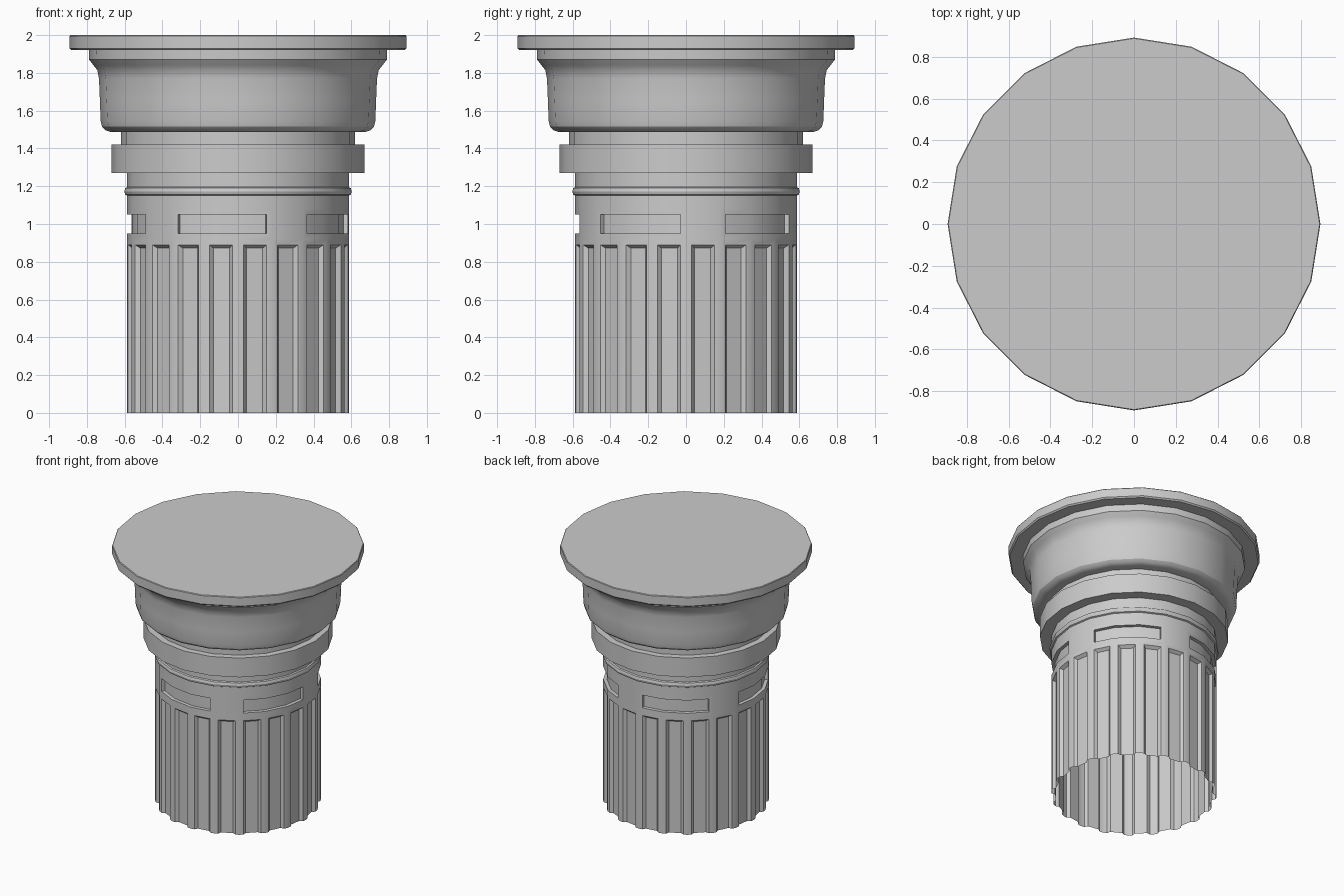
import bpy, bmesh, math

if "Cube" in bpy.data.objects:
    bpy.data.objects.remove(bpy.data.objects["Cube"])

SIDES = 20


def lathe(profile, cap_top=False):
    """Spin (radius, z) points from bottom to top; returns bmesh and face rows."""
    bm = bmesh.new()
    rings = []
    for r, z in profile:
        rings.append([bm.verts.new((r * math.cos(2 * math.pi * i / SIDES),
                                    r * math.sin(2 * math.pi * i / SIDES), z))
                      for i in range(SIDES)])
    rows = []
    for a, b in zip(rings, rings[1:]):
        rows.append([bm.faces.new((a[i], a[(i + 1) % SIDES], b[(i + 1) % SIDES], b[i]))
                     for i in range(SIDES)])
    if cap_top:
        bm.faces.new(rings[-1])
    bm.normal_update()
    return bm, rows


def finish(bm, name):
    mesh = bpy.data.meshes.new(name)
    bm.to_mesh(mesh)
    bm.free()
    obj = bpy.data.objects.new(name, mesh)
    bpy.context.collection.objects.link(obj)
    bpy.ops.object.select_all(action='DESELECT')
    obj.select_set(True)
    bpy.context.view_layer.objects.active = obj
    bpy.ops.object.shade_smooth_by_angle(angle=math.radians(30))
    return obj


# Shaft: open shell with a bead, starting below ground so the flutes run out at z = 0
R = 0.587
bm, rows = lathe([(R, -0.1), (R, 0.92), (R, 1.08), (R, 1.15), (0.597, 1.155),
                  (0.602, 1.172), (0.597, 1.19), (R, 1.195), (R, 1.27)])

# Flutes: one sunken panel on each side
bmesh.ops.inset_individual(bm, faces=rows[0], thickness=0.03, use_even_offset=True)
bmesh.ops.inset_individual(bm, faces=rows[0], thickness=0.018, depth=-0.022,
                           use_even_offset=True)

# Slots: five sunken panels, each three sides wide
for k in range(1, SIDES, 4):
    panel = rows[1][k:k + 3]
    bmesh.ops.inset_region(bm, faces=panel, thickness=0.03, use_even_offset=True)
    bm.normal_update()
    bmesh.ops.inset_region(bm, faces=panel, thickness=0.001, depth=-0.025,
                           use_even_offset=True)

# Trim the shaft flat at the ground
bmesh.ops.bisect_plane(bm, geom=bm.verts[:] + bm.edges[:] + bm.faces[:],
                       plane_co=(0, 0, 0), plane_no=(0, 0, 1), clear_inner=True)
finish(bm, "fluted_shaft")

# Collar band and neck
bm, _ = lathe([(R, 1.27), (0.669, 1.27), (0.669, 1.42), (0.62, 1.42), (0.62, 1.487)])
finish(bm, "collar")

# Bell with rounded foot and flared lip
bm, _ = lathe([(0.62, 1.487), (0.675, 1.487), (0.703, 1.497), (0.72, 1.515),
               (0.727, 1.545), (0.731, 1.65), (0.736, 1.77), (0.745, 1.815),
               (0.765, 1.84), (0.788, 1.87), (0.79, 1.92)])
finish(bm, "capital_bell")

# Top slab
bm, _ = lathe([(0.79, 1.92), (0.883, 1.92), (0.892, 1.93), (0.892, 1.995),
               (0.888, 2.0)], cap_top=True)
finish(bm, "top_slab")
